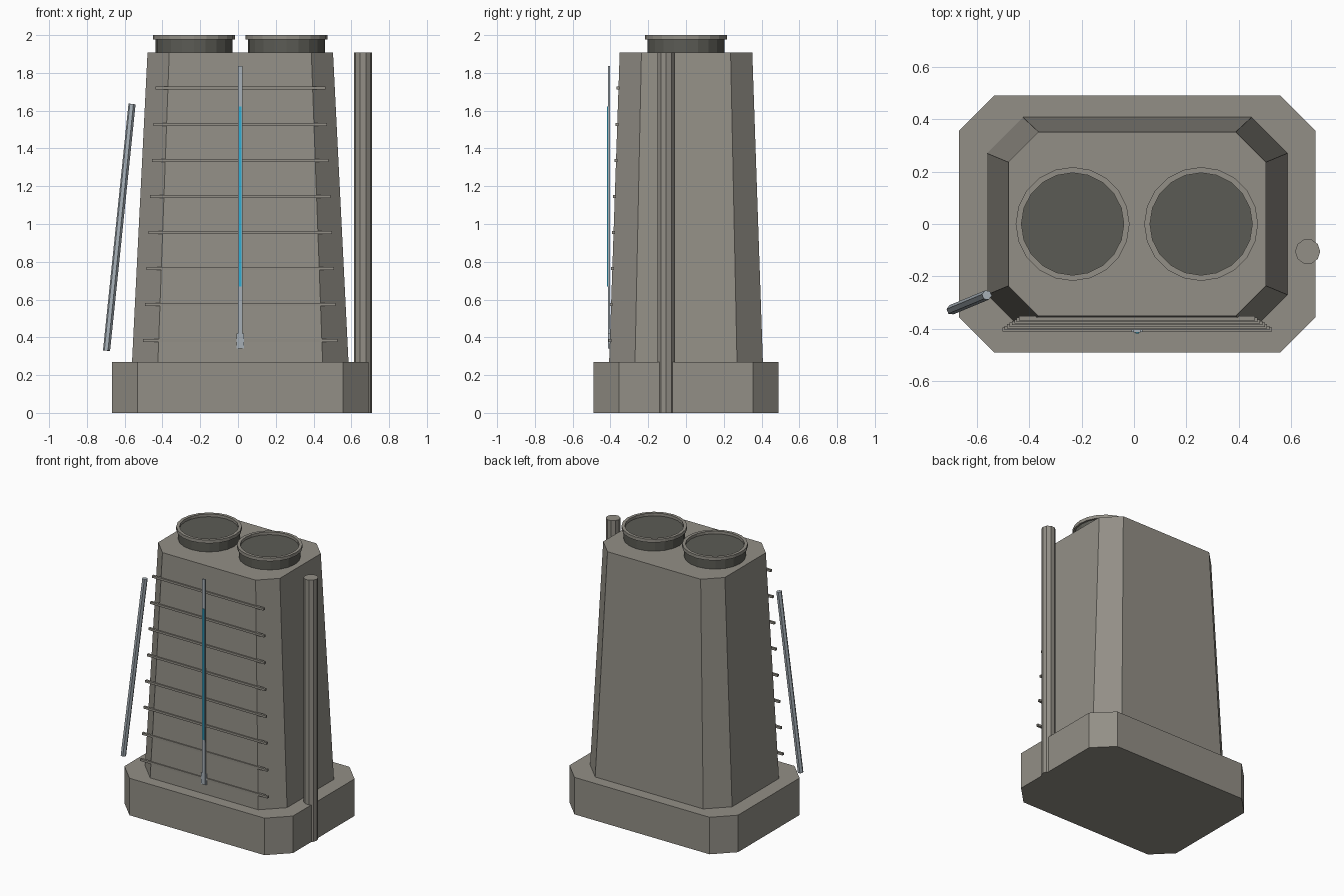
import bpy, bmesh, math
from mathutils import Vector

if "Cube" in bpy.data.objects:
    bpy.data.objects.remove(bpy.data.objects["Cube"])


def mat(name, rgb):
    m = bpy.data.materials.new(name)
    m.diffuse_color = (*rgb, 1)
    m.use_nodes = True
    m.node_tree.nodes["Principled BSDF"].inputs["Base Color"].default_value = m.diffuse_color
    return m


CONCRETE = mat("concrete grey", (0.29, 0.275, 0.24))
DARK = mat("dark vent grey", (0.105, 0.105, 0.09))
METAL = mat("blue grey metal", (0.38, 0.43, 0.47))
CYAN = mat("cyan light", (0.03, 0.42, 0.65))
CX = 0.012  # tower centre line


def loft(name, rings, material, closed=False):
    """Skin rings of equal point count; cap the ends unless closed into a loop."""
    bm = bmesh.new()
    vs = [[bm.verts.new(p) for p in r] for r in rings]
    n = len(vs[0])
    pairs = list(zip(vs, vs[1:]))
    if closed:
        pairs.append((vs[-1], vs[0]))
    for a, b in pairs:
        for i in range(n):
            j = (i + 1) % n
            bm.faces.new((a[i], a[j], b[j], b[i]))
    if not closed:
        bm.faces.new(vs[0][::-1])
        bm.faces.new(vs[-1])
    bmesh.ops.recalc_face_normals(bm, faces=bm.faces)
    me = bpy.data.meshes.new(name)
    bm.to_mesh(me)
    bm.free()
    me.materials.append(material)
    ob = bpy.data.objects.new(name, me)
    bpy.context.collection.objects.link(ob)
    return ob


def octagon(hx, hy, c, z):
    """Rectangle with cut corners."""
    pts = [(hx - c, -hy), (hx, c - hy), (hx, hy - c), (hx - c, hy),
           (c - hx, hy), (-hx, hy - c), (-hx, c - hy), (c - hx, -hy)]
    return [(CX + x, y, z) for x, y in pts]


def circle(x, y, z, r, n):
    return [(x + r * math.cos(2 * math.pi * i / n),
             y + r * math.sin(2 * math.pi * i / n), z) for i in range(n)]


def box(name, x0, x1, y0, y1, z0, z1, material):
    ring = lambda z: [(x0, y0, z), (x1, y0, z), (x1, y1, z), (x0, y1, z)]
    return loft(name, [ring(z0), ring(z1)], material)


# Plinth and tapered tower
loft("plinth", [octagon(0.68, 0.49, 0.135, 0), octagon(0.68, 0.49, 0.135, 0.27)], CONCRETE)
loft("tower", [octagon(0.573, 0.407, 0.137, 0.27),
               octagon(0.491, 0.351, 0.115, 1.908)], CONCRETE)

# Two roof vents: dark neck with a recessed top, and a rim ring
for side, vx in (("left", -0.234), ("right", 0.256)):
    loft(side + "_vent_neck", [circle(vx, 0, 1.9, 0.204, 20),
                               circle(vx, 0, 1.98, 0.204, 20)], DARK)
    loft(side + "_vent_rim", [circle(vx, 0, z, r, 20) for z, r in
                              ((1.976, 0.217), (2.0, 0.217), (2.0, 0.195), (1.976, 0.195))],
         CONCRETE, closed=True)

# Horizontal ribs following the sloped front
for i in range(8):
    z = 0.382 + 0.191 * i
    y = -0.4025 + 0.0435 * i / 7
    h = 0.514 - 0.064 * i / 7
    box(f"front_rib_{i + 1}", CX - h, CX + h, y - 0.008, y + 0.008,
        z - 0.008, z + 0.008, CONCRETE)

# Vertical drain pipe on the right
loft("side_pipe", [circle(0.662, -0.105, z, 0.048, 10) for z in (0, 1.908)], CONCRETE)

# Upright light strip with its foot and glowing insert
box("light_rail", CX - 0.013, CX + 0.013, -0.414, -0.402, 0.34, 1.836, METAL)
box("light_rail_foot", CX - 0.021, CX + 0.021, -0.412, -0.400, 0.34, 0.42, METAL)
box("light_insert", CX - 0.007, CX + 0.007, -0.417, -0.413, 0.668, 1.623, CYAN)

# Leaning six-sided pole on the left front corner
a, b = Vector((-0.696, -0.327, 0.33)), Vector((-0.561, -0.271, 1.635))
q = (b - a).to_track_quat('Z', 'Y')
loft("leaning_pole", [[p + q @ Vector(c) for c in circle(0, 0, 0, 0.019, 6)]
                      for p in (a, b)], METAL)
